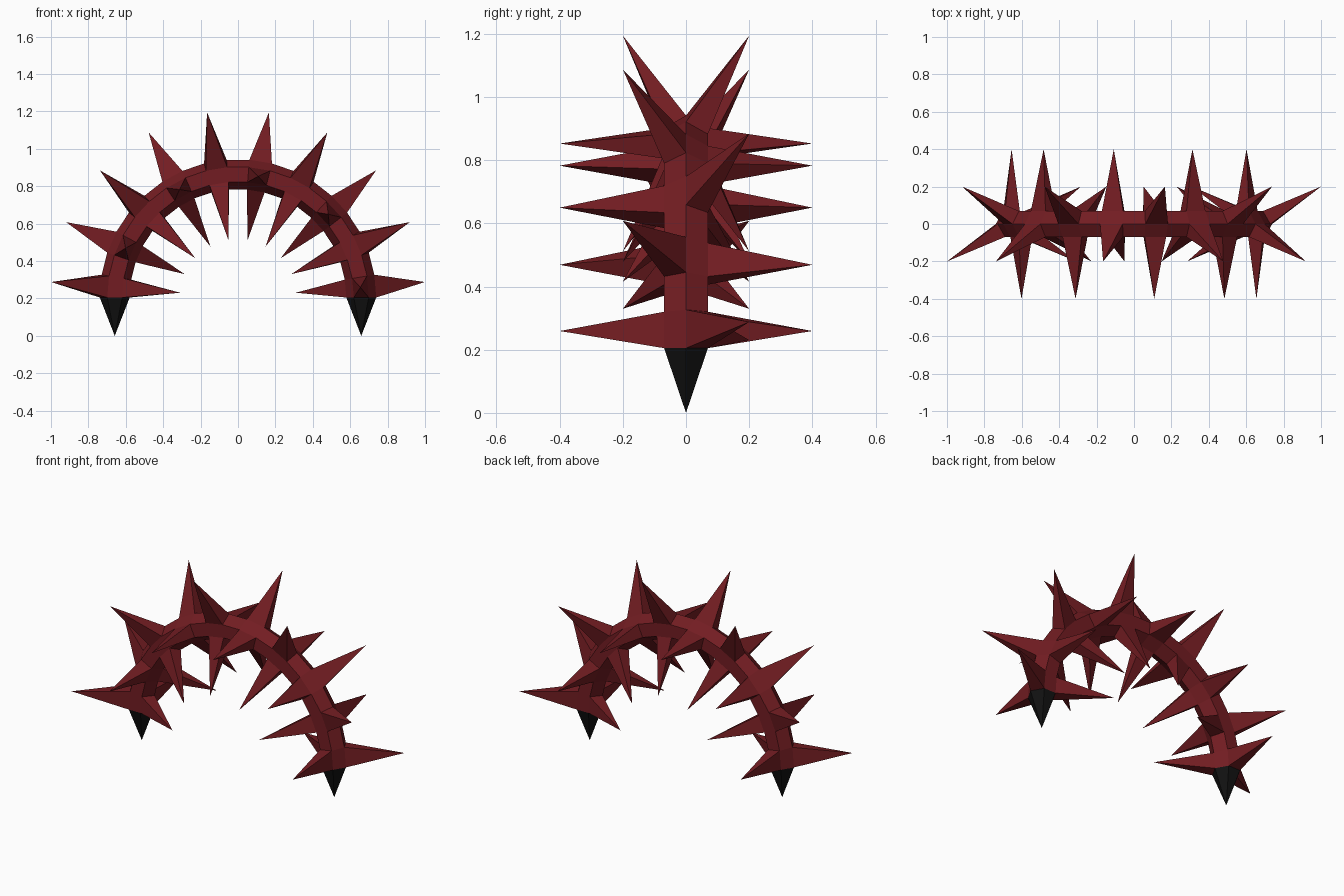
import bpy, bmesh
from math import pi, sin, cos
from mathutils import Vector

if "Cube" in bpy.data.objects:
    bpy.data.objects.remove(bpy.data.objects["Cube"])

SEG, SIDES = 19, 6
R, TUBE, SPIKE, Z0 = 0.659, 0.08, 0.40, 0.205


def material(name, color):
    m = bpy.data.materials.new(name)
    m.diffuse_color = color
    m.use_nodes = True
    m.node_tree.nodes["Principled BSDF"].inputs["Base Color"].default_value = m.diffuse_color
    return m


def point(t, a, major, minor):
    # t runs along the arch from -x to +x, a runs round the tube (0 = outward)
    r = major + minor * cos(a)
    return Vector((-r * cos(t), minor * sin(a), Z0 + r * sin(t)))


def finish(bm, name, mat):
    bmesh.ops.recalc_face_normals(bm, faces=bm.faces)
    me = bpy.data.meshes.new(name)
    bm.to_mesh(me)
    bm.free()
    me.materials.append(mat)
    bpy.context.collection.objects.link(bpy.data.objects.new(name, me))


red = material("dark_red", (0.17, 0.012, 0.016, 1))
black = material("black", (0.006, 0.006, 0.006, 1))

# Spiked arch: hexagonal tube, every second segment has three alternate faces drawn to spikes
bm = bmesh.new()
step, turn = pi / SEG, 2 * pi / SIDES
rings = [[bm.verts.new(point(i * step, j * turn, R, TUBE)) for j in range(SIDES)]
         for i in range(SEG + 1)]
for i in range(SEG):
    for j in range(SIDES):
        k = (j + 1) % SIDES
        quad = [rings[i][j], rings[i][k], rings[i + 1][k], rings[i + 1][j]]
        if i % 2 == 0 and (j + i // 2) % 2 == 1:
            tip = bm.verts.new(point((i + 0.5) * step, (j + 0.5) * turn,
                                     R * cos(step / 2), SPIKE))
            for n in range(4):
                bm.faces.new((quad[n], quad[(n + 1) % 4], tip))
        else:
            bm.faces.new(quad)
finish(bm, "spiked_arch", red)

# Black pointed ends
for name, t in (("left_end_point", 0), ("right_end_point", pi)):
    bm = bmesh.new()
    ring = [bm.verts.new(point(t, j * turn, R, TUBE)) for j in range(SIDES)]
    tip = bm.verts.new((-R * cos(t), 0, 0))
    for j in range(SIDES):
        bm.faces.new((ring[j], ring[(j + 1) % SIDES], tip))
    bm.faces.new(ring)
    finish(bm, name, black)
